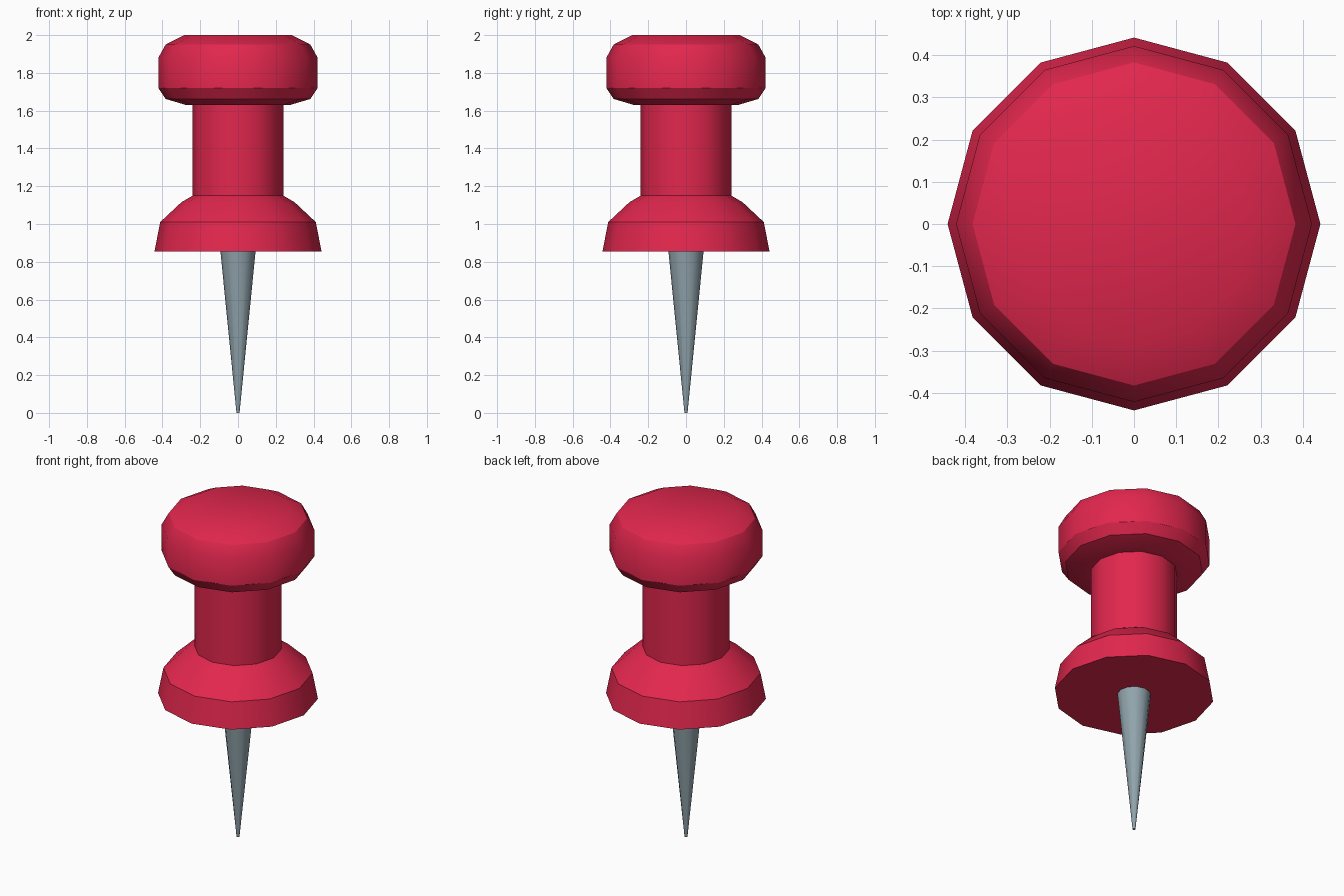
import bpy, bmesh
from math import cos, sin, pi, radians

if "Cube" in bpy.data.objects:
    bpy.data.objects.remove(bpy.data.objects["Cube"])

SIDES = 12


def material(name, color):
    m = bpy.data.materials.new(name)
    m.diffuse_color = color
    m.use_nodes = True
    m.node_tree.nodes["Principled BSDF"].inputs["Base Color"].default_value = m.diffuse_color
    return m


def lathe(name, profile, mat):
    """Revolve (radius, z) points, listed bottom to top, and cap both ends."""
    bm = bmesh.new()
    rings = [[bm.verts.new((r * cos(2 * pi * i / SIDES), r * sin(2 * pi * i / SIDES), z))
              for i in range(SIDES)] for r, z in profile]
    for low, high in zip(rings, rings[1:]):
        for i in range(SIDES):
            j = (i + 1) % SIDES
            bm.faces.new((low[i], low[j], high[j], high[i]))
    bm.faces.new(rings[0][::-1])
    bm.faces.new(rings[-1])
    mesh = bpy.data.meshes.new(name)
    bm.to_mesh(mesh)
    bm.free()
    obj = bpy.data.objects.new(name, mesh)
    bpy.context.collection.objects.link(obj)
    mesh.materials.append(mat)
    bpy.ops.object.select_all(action='DESELECT')
    obj.select_set(True)
    bpy.context.view_layer.objects.active = obj
    bpy.ops.object.shade_smooth_by_angle(angle=radians(30.5))
    return obj


red = material("red_plastic", (0.76, 0.02, 0.075, 1))
steel = material("steel", (0.28, 0.37, 0.41, 1))

# Plastic handle: flared collar, straight grip, rounded cap
lathe("handle", [(0.442, 0.855), (0.412, 1.01), (0.30, 1.115), (0.24, 1.15),
                 (0.24, 1.63), (0.275, 1.63), (0.383, 1.662), (0.422, 1.72),
                 (0.422, 1.88), (0.383, 1.95), (0.285, 2.0)], red)

# Tapered metal needle
lathe("needle", [(0.008, 0.0), (0.093, 0.855)], steel)
